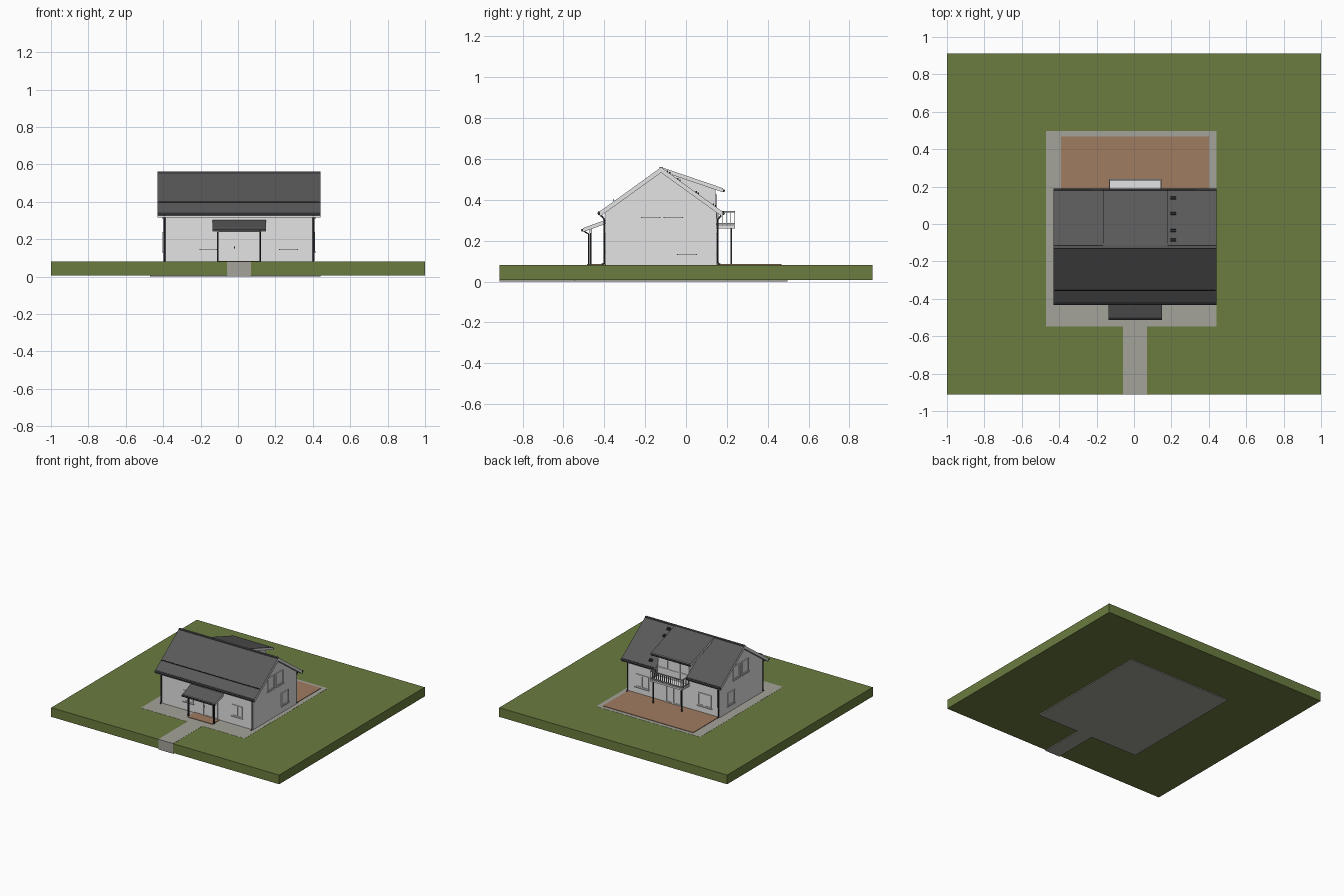
import bpy, bmesh, math
from mathutils import Vector

if "Cube" in bpy.data.objects:
    bpy.data.objects.remove(bpy.data.objects["Cube"])


def mat(name, r, g, b):
    m = bpy.data.materials.new(name)
    m.diffuse_color = (r, g, b, 1)
    m.use_nodes = True
    m.node_tree.nodes["Principled BSDF"].inputs["Base Color"].default_value = m.diffuse_color
    return m


GRASS = mat("grass_green", .145, .20, .05)
PAVING = mat("paving_grey", .37, .36, .32)
DECK = mat("terrace_brown", .35, .20, .12)
WALL = mat("wall_white", .77, .77, .77)
ROOF = mat("roof_dark_grey", .10, .10, .10)
METAL = mat("gutter_black", .03, .032, .036)
RAIL = mat("railing_grey", .40, .40, .40)


def finish(name, bm, *mats):
    bmesh.ops.recalc_face_normals(bm, faces=bm.faces)
    me = bpy.data.meshes.new(name)
    bm.to_mesh(me)
    bm.free()
    for m in mats:
        me.materials.append(m)
    ob = bpy.data.objects.new(name, me)
    bpy.context.collection.objects.link(ob)
    return ob


def add_box(bm, x0, x1, y0, y1, z0, z1):
    vs = bmesh.ops.create_cube(bm, size=1)["verts"]
    for v in vs:
        v.co = Vector((x1 if v.co.x > 0 else x0, y1 if v.co.y > 0 else y0, z1 if v.co.z > 0 else z0))


def boxes(name, m, *dims):
    bm = bmesh.new()
    for d in dims:
        add_box(bm, *d)
    return finish(name, bm, m)


def prism(name, profile, x0, x1, *mats):
    """Extrude a (y, z) profile along x; second material goes on upward faces."""
    bm = bmesh.new()
    f = bm.faces.new([bm.verts.new((x0, y, z)) for y, z in profile])
    ext = bmesh.ops.extrude_face_region(bm, geom=[f])["geom"]
    for v in ext:
        if isinstance(v, bmesh.types.BMVert):
            v.co.x = x1
    bmesh.ops.recalc_face_normals(bm, faces=bm.faces)
    if len(mats) > 1:
        for f in bm.faces:
            f.material_index = int(f.normal.z > .3)
    return finish(name, bm, *mats)


def slab(name, y0, z0, y1, z1, t, x0, x1):
    """Sloping roof slab: dark top, white edges and soffit."""
    prism(name, [(y0, z0), (y1, z1), (y1, z1 - t), (y0, z0 - t)], x0, x1, WALL, ROOF)


def pipe(name, pts, r, m):
    cu = bpy.data.curves.new(name, 'CURVE')
    cu.dimensions = '3D'
    cu.bevel_depth = r
    cu.bevel_resolution = 1
    cu.use_fill_caps = True
    sp = cu.splines.new('POLY')
    sp.points.add(len(pts) - 1)
    for p, c in zip(sp.points, pts):
        p.co = (*c, 1)
    cu.materials.append(m)
    ob = bpy.data.objects.new(name, cu)
    bpy.context.collection.objects.link(ob)


def opening(name, axis, plane, out, c, w, z0, z1, panes=1, sill=True):
    """Window or door: thin frame, mullions, pane and sill on a wall plane."""
    a, b, t = c - w / 2, c + w / 2, .009
    bars = [(a, a + t, z0, z1), (b - t, b, z0, z1), (a, b, z0, z0 + t), (a, b, z1 - t, z1)]
    for i in range(1, panes):
        m = a + w * i / panes
        bars.append((m - t / 2, m + t / 2, z0, z1))
    parts = [(*q, .006) for q in bars] + [(a, b, z0, z1, .002)]
    if sill:
        parts.append((a - .005, b + .005, z0 - .005, z0, .010))
    dims = []
    for u0, u1, h0, h1, d in parts:
        lo, hi = sorted((plane - out * .002, plane + out * d))
        dims.append((u0, u1, lo, hi, h0, h1) if axis == 'y' else (lo, hi, u0, u1, h0, h1))
    boxes(name, WALL, *dims)


G = .080                               # ground level
X0, X1, Y0, Y1 = -.397, .407, -.393, .149   # house walls
RX0, RX1 = -.43, .441                  # roof ends
RY, RZ = -.122, .559                   # ridge
SLOPE = .72
EF, EB = -.422, .178                   # eaves


def roof_z(y):
    return RZ - SLOPE * abs(y - RY)


# Site
boxes("lawn", GRASS, (-1, 1, -.912, .912, .007, G))
boxes("paving", PAVING, (-.47, .44, -.547, .496, 0, G + .001))
boxes("garden_path", PAVING, (-.06, .07, -.9125, -.54, 0, G + .001))
boxes("terrace", DECK, (-.39, .402, Y1 - .01, .467, G - .01, G + .005))
boxes("porch_floor", DECK, (-.105, .115, -.485, Y0 + .01, G - .01, G + .005))

# House body
prism("house_walls", [(Y0, G - .02), (Y1, G - .02), (Y1, roof_z(Y1) - .02), (RY, RZ - .02),
                      (Y0, roof_z(Y0) - .02)], X0, X1, WALL)

# Main roof, with the back slope broken by the dormer
T = .026
slab("roof_front", EF, roof_z(EF), RY, RZ, T, RX0, RX1)
slab("roof_back_left", RY, RZ, EB, roof_z(EB), T, RX0, -.13)
slab("roof_back_right", RY, RZ, EB, roof_z(EB), T, .143, RX1)
boxes("ridge_cap", ROOF, (RX0, RX1, RY - .008, RY + .008, RZ - .008, RZ + .002))

# Dormer
DZ = .457
prism("dormer_walls", [(RY + .02, .3), (.145, .26), (.145, DZ - .005), (RY + .02, RZ - .022)], -.13, .143, WALL)
slab("dormer_roof", RY, RZ + .001, .18, DZ, .02, -.167, .18)
pipe("dormer_gutter", [(-.167, .184, DZ - .012), (.18, .184, DZ - .012)], .007, METAL)

# Gutters and downpipes
pipe("front_gutter", [(RX0, EF - .003, .334), (RX1, EF - .003, .334)], .009, METAL)
for x0, x1 in ((RX0, -.13), (.143, RX1)):
    pipe("back_gutter", [(x0, EB + .003, .334), (x1, EB + .003, .334)], .009, METAL)
for x in (X0 + .004, X1 - .004):
    for wall, eave, s in ((Y0, EF, -1), (Y1, EB, 1)):
        y = wall + s * .007
        pipe("downpipe", [(x, eave, .33), (x, y, .305), (x, y, G + .01), (x, y + s * .012, G + .003)], .005, METAL)

# Snow guard and roof steps
y = -.355
pipe("snow_guard", [(RX0 + .005, y, roof_z(y) + .008), (RX1 - .005, y, roof_z(y) + .008)], .003, METAL)
for y in (.145, .135, .06, .05, -.03, -.04, -.08, -.09):
    boxes("roof_step", METAL, (.196, .224, y - .003, y + .003, roof_z(y) - .004, roof_z(y) + .007))

# Porch canopy
CX0, CX1 = -.136, .150
slab("porch_roof", -.503, .262, Y0 + .005, .304, .02, CX0, CX1)
pipe("porch_gutter", [(CX0, -.507, .252), (CX1, -.507, .252)], .007, METAL)
boxes("porch_beam", WALL, (-.112, .122, -.472, -.46, .238, .256))
for x in (-.108, .118):
    boxes("porch_post", METAL, (x - .004, x + .004, -.47, -.462, G, .24))
pipe("porch_downpipe", [(.118, -.503, .248), (.118, -.476, .232), (.118, -.476, G + .003)], .004, METAL)

# Balcony
BX0, BX1, BY = -.134, .147, .240
boxes("balcony_floor", WALL, (BX0, BX1, Y1 - .01, BY, .260, .273))
for x in (-.12, .133):
    boxes("balcony_post", METAL, (x - .004, x + .004, .218, .226, G, .262))
bars = [(BX0, BX1, BY - .008, BY, z, z + .006) for z in (.280, .338)]
for x in (BX0, BX1 - .006):
    bars += [(x, x + .006, Y1, BY, z, z + .006) for z in (.280, .338)]
    bars += [(x + .001, x + .005, yy, yy + .004, .273, .34) for yy in (.155, .175, .195, .215, .234)]
n = 16
for i in range(n + 1):
    x = BX0 + (BX1 - BX0 - .004) * i / n
    bars.append((x, x + .004, BY - .006, BY - .002, .273, .34))
boxes("balcony_railing", RAIL, *bars)

# Windows and doors
opening("front_window_left", 'y', Y0, -1, -.158, .085, .148, .238, 2)
opening("front_window_right", 'y', Y0, -1, .27, .09, .148, .238, 2)
opening("front_door", 'y', Y0, -1, .012, .085, G, .232, 1, False)
opening("front_door_sidelight", 'y', Y0, -1, .08, .04, G, .232, 1, False)
boxes("door_handle", METAL, (-.021, -.016, Y0 - .012, Y0, .150, .162))
for x in (-.27, .28):
    opening("back_window", 'y', Y1, 1, x, .12, .135, .238, 2)
opening("patio_door", 'y', Y1, 1, .006, .13, G + .005, .238, 2, False)
opening("balcony_door", 'y', .145, 1, .006, .12, .276, .425, 2, False)
for side, plane, s in (("left", X0, -1), ("right", X1, 1)):
    opening(side + "_lower_window", 'x', plane, s, .005, .09, .135, .238, 1)
    for y in (-.172, -.062):
        opening(side + "_upper_window", 'x', plane, s, y, .085, .315, .42, 1)
